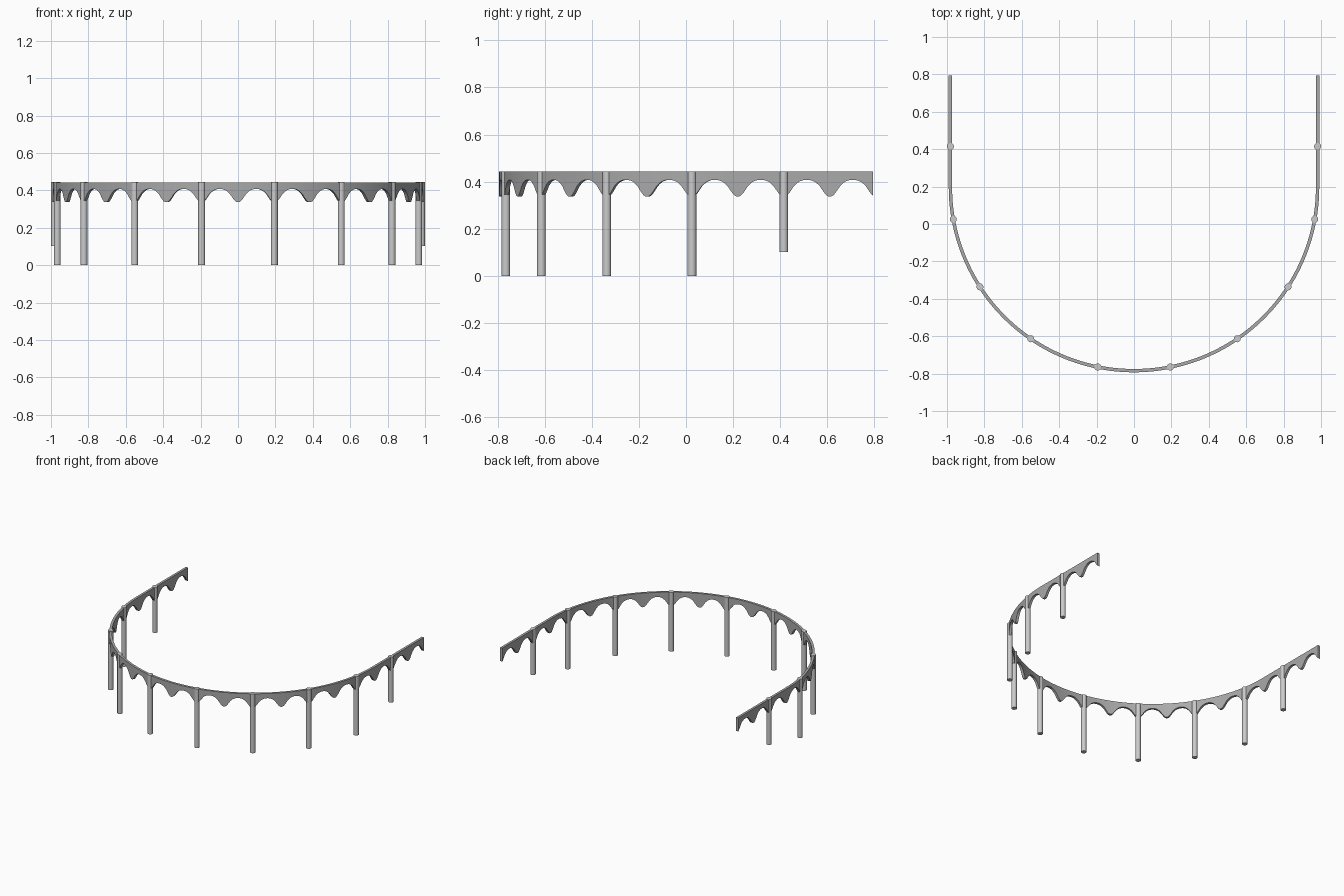
import bpy, bmesh, math

if "Cube" in bpy.data.objects:
    bpy.data.objects.remove(bpy.data.objects["Cube"])

R, CY, Y_END = 0.9815, 0.1975, 0.793      # arc radius, arc centre y, open end of the U
TOP, HALF_T = 0.443, 0.009                # band top height, half thickness
SPAN = 0.391                              # distance between posts along the path
PITCH = SPAN / 2                          # two arches per span
QUARTER = math.pi / 2 * R
LENGTH = QUARTER + Y_END - CY             # half length of the path

# half arch: (distance from cusp, underside height)
ARCH = [(0, .337), (.007, .338), (.013, .341), (.019, .347), (.026, .356), (.035, .369),
        (.043, .381), (.052, .390), (.063, .399), (.076, .405), (.088, .4075), (PITCH / 2, .408)]


def grey(name, value):
    mat = bpy.data.materials.new(name)
    mat.diffuse_color = (value, value, value, 1)
    mat.use_nodes = True
    mat.node_tree.nodes["Principled BSDF"].inputs["Base Color"].default_value = mat.diffuse_color
    return mat


BAND_GREY = grey("band_grey", 0.40)
POST_GREY = grey("post_grey", 0.55)


def path(s):
    """Point and outward normal at signed distance s from the front middle."""
    side = 1 if s >= 0 else -1
    a = abs(s)
    if a <= QUARTER:
        t = s / R
        return (R * math.sin(t), CY - R * math.cos(t)), (math.sin(t), -math.cos(t))
    return (side * R, CY + a - QUARTER), (side, 0)


def underside(s):
    d = abs(s) % PITCH
    d = min(d, PITCH - d)
    for (d0, z0), (d1, z1) in zip(ARCH, ARCH[1:]):
        if d <= d1 + 1e-9:
            return z0 + (z1 - z0) * (d - d0) / (d1 - d0)
    return ARCH[-1][1]


def finish(bm, name, mat):
    bmesh.ops.recalc_face_normals(bm, faces=bm.faces)
    me = bpy.data.meshes.new(name)
    bm.to_mesh(me)
    bm.free()
    me.materials.append(mat)
    ob = bpy.data.objects.new(name, me)
    bpy.context.collection.objects.link(ob)
    bpy.ops.object.select_all(action='DESELECT')
    ob.select_set(True)
    bpy.context.view_layer.objects.active = ob
    bpy.ops.object.shade_smooth_by_angle(angle=math.radians(30))
    return ob


# Arched band swept along the U-shaped path
stations = {round(LENGTH, 5), round(-LENGTH, 5)}
for k in range(-12, 13):
    for d, _ in ARCH:
        for s in (k * PITCH + d, k * PITCH - d):
            if abs(s) < LENGTH - 0.001:
                stations.add(round(s, 5))
bm = bmesh.new()
rings = []
for s in sorted(stations):
    (x, y), (nx, ny) = path(s)
    zb = underside(s)
    rings.append([bm.verts.new((x + o * nx, y + o * ny, z)) for o, z in
                  ((HALF_T, zb), (HALF_T, TOP), (-HALF_T, TOP), (-HALF_T, zb))])
for a, b in zip(rings, rings[1:]):
    for i in range(4):
        j = (i + 1) % 4
        bm.faces.new((a[i], a[j], b[j], b[i]))
bm.faces.new(rings[0])
bm.faces.new(rings[-1])
finish(bm, "arched_band", BAND_GREY)

# Round posts; the rearmost pair is shorter and ends above the ground
for i in range(10):
    s = (i - 4.5) * SPAN
    (x, y), _ = path(s)
    z0 = 0.102 if i in (0, 9) else 0.0
    bm = bmesh.new()
    bmesh.ops.create_cone(bm, cap_ends=True, segments=24, radius1=0.0185, radius2=0.0185,
                          depth=TOP + 0.001 - z0)
    bmesh.ops.translate(bm, verts=bm.verts, vec=(x, y, (TOP + 0.001 + z0) / 2))
    finish(bm, f"post_{i + 1}", POST_GREY)
